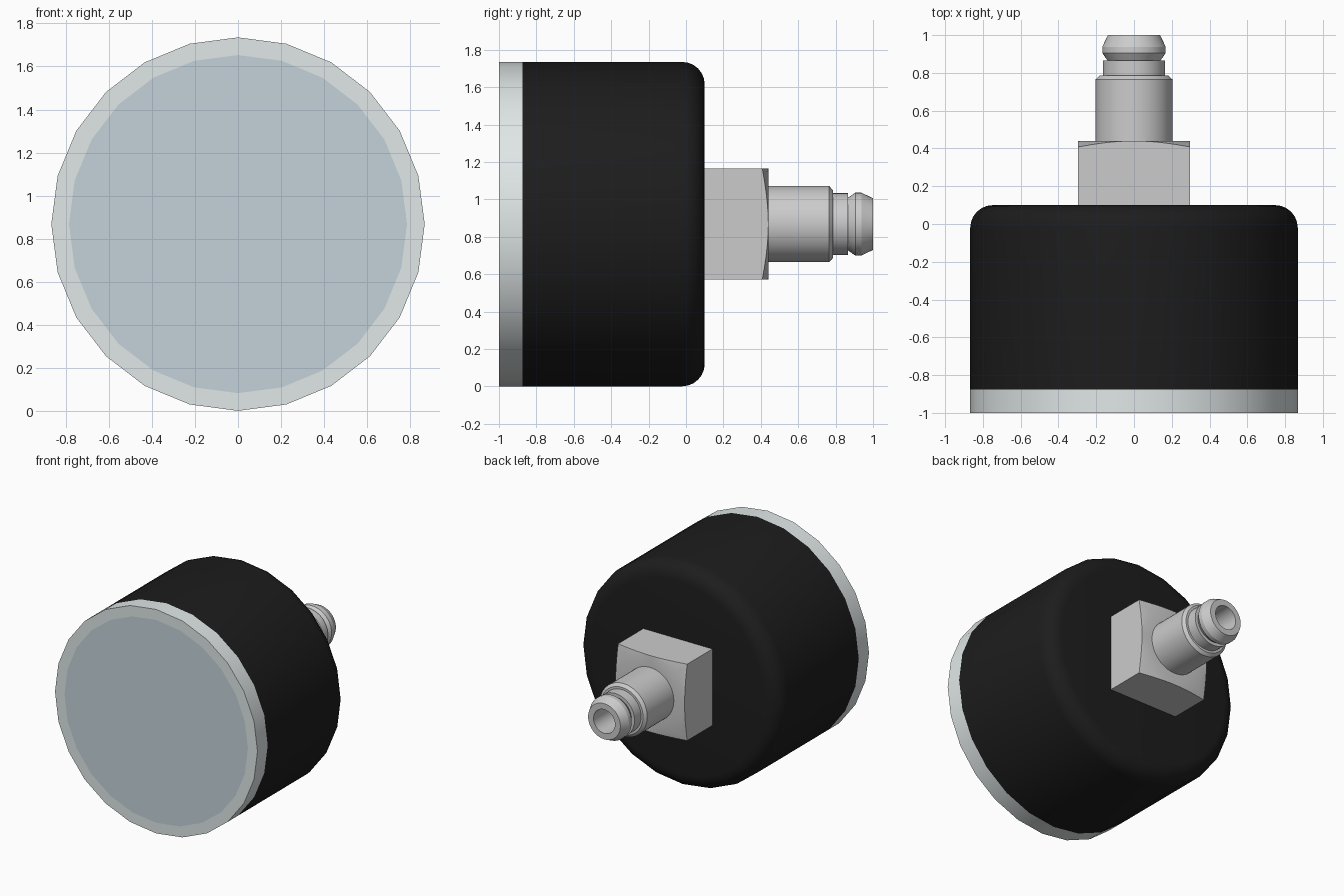
import bpy, bmesh
from math import sin, cos, pi, radians

if "Cube" in bpy.data.objects:
    bpy.data.objects.remove(bpy.data.objects["Cube"])

CZ = 0.868   # height of the gauge axis
R = 0.867    # case radius


def material(name, rgb):
    m = bpy.data.materials.new(name)
    m.diffuse_color = (*rgb, 1)
    m.use_nodes = True
    m.node_tree.nodes["Principled BSDF"].inputs["Base Color"].default_value = m.diffuse_color
    return m


def loft(name, rings, mat=None, caps=(False, False), angle=30):
    """Skin rings of (x, y, z) points lying around the y axis."""
    bm = bmesh.new()
    vs = [[bm.verts.new((x, y, z + CZ)) for x, y, z in r] for r in rings]
    n = len(vs[0])
    for a, b in zip(vs, vs[1:]):
        for i in range(n):
            j = (i + 1) % n
            bm.faces.new((a[i], a[j], b[j], b[i]))
    if caps[0]:
        bm.faces.new(vs[0][::-1])
    if caps[1]:
        bm.faces.new(vs[-1])
    # +y end sees the rings clockwise, so flip everything outward
    bmesh.ops.reverse_faces(bm, faces=bm.faces[:])
    me = bpy.data.meshes.new(name)
    bm.to_mesh(me)
    bm.free()
    ob = bpy.data.objects.new(name, me)
    bpy.context.collection.objects.link(ob)
    if mat:
        me.materials.append(mat)
    bpy.ops.object.select_all(action='DESELECT')
    ob.select_set(True)
    bpy.context.view_layer.objects.active = ob
    bpy.ops.object.shade_smooth_by_angle(angle=radians(angle))
    return ob


def circle(r, y, n):
    return [(r * cos(2 * pi * i / n), y, r * sin(2 * pi * i / n)) for i in range(n)]


def lathe(name, profile, n, mat=None, caps=(False, False), angle=30):
    return loft(name, [circle(r, y, n) for r, y in profile], mat, caps, angle)


black = material("black_rubber", (0.012, 0.012, 0.012))
rim = material("pale_rim", (0.75, 0.80, 0.80))
glass = material("blue_grey_glass", (0.56, 0.65, 0.70))

# Case with a rounded back edge
F = 0.12
fillet = [(R - F + F * cos(a), 0.10 - F + F * sin(a))
          for a in (pi / 2 * k / 6 for k in range(7))]
lathe("case", [(R, -0.875)] + fillet, 24, black, (False, True))

# Front rim and flush window
lathe("front_rim", [(0.785, -1.0), (R, -1.0), (R, -0.875)], 24, rim)
lathe("window", [(0.785, -1.0), (0.785, -0.99)], 24, glass, (True, False))

# Square wrench block with conically turned end
H, N = 0.296, 48


def square(end):
    pts = []
    for i in range(N):
        c, s = cos(2 * pi * i / N), sin(2 * pi * i / N)
        r = H / max(abs(c), abs(s))
        pts.append((r * c, 0.44 - (r - H) * 0.26 if end else 0.10, r * s))
    return pts


loft("wrench_block", [square(False), square(True),
                      circle(H - 0.002, 0.44, N), circle(0.19, 0.44, N)])

# Turned plug nipple with groove and blind bore
lathe("plug_nipple", [
    (0.204, 0.43), (0.204, 0.765), (0.182, 0.785), (0.165, 0.785),
    (0.165, 0.865), (0.140, 0.865), (0.168, 0.905), (0.168, 0.938),
    (0.138, 1.0), (0.092, 1.0), (0.092, 0.50)], 48, None, (False, True), 20)
